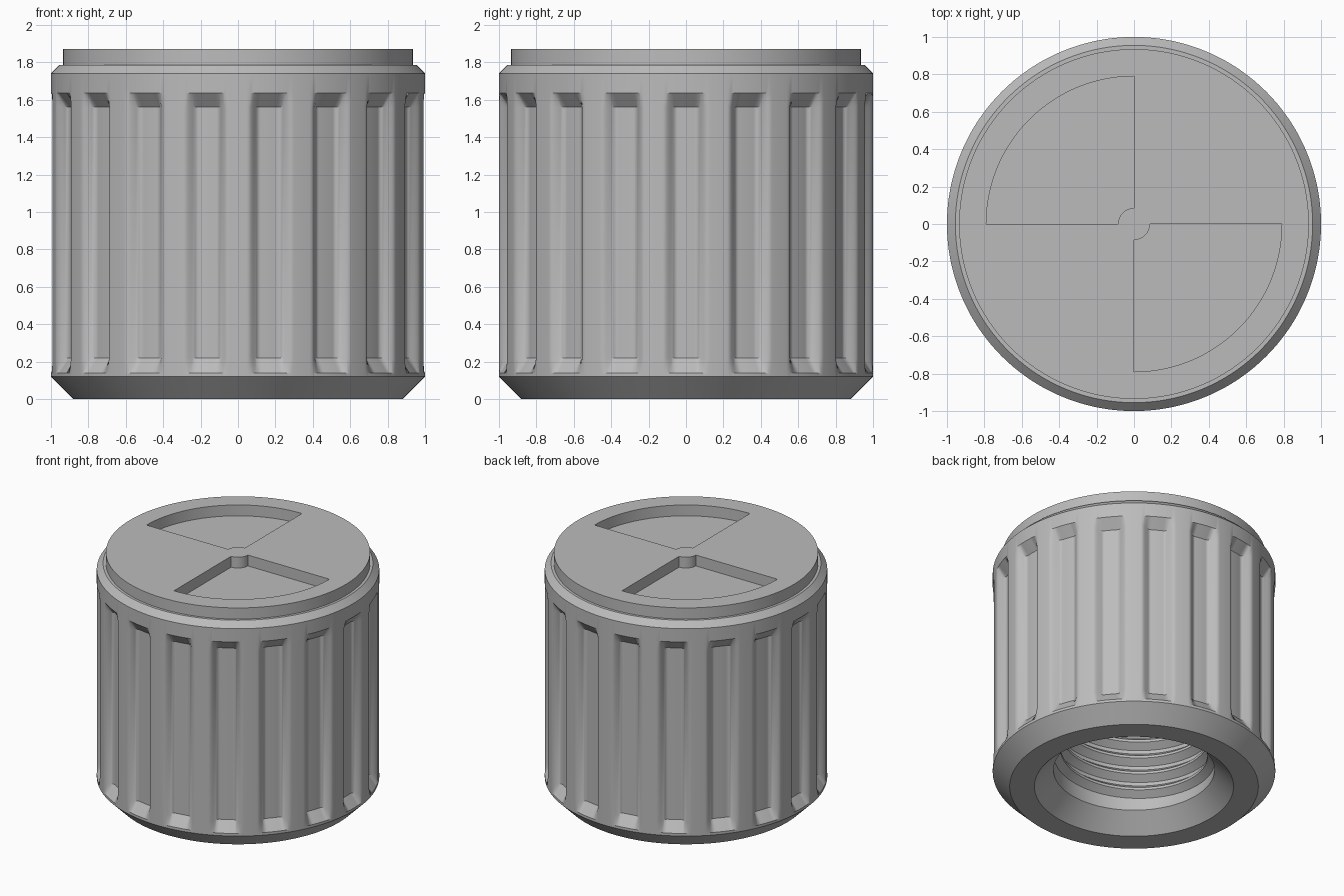
import bpy
import bmesh
from math import cos, sin, radians, pi

default = bpy.data.objects.get("Cube")
if default:
    bpy.data.objects.remove(default, do_unlink=True)

grey = bpy.data.materials.new("plain_grey")
grey.use_nodes = True
grey.diffuse_color = (0.5, 0.5, 0.5, 1)
grey.node_tree.nodes["Principled BSDF"].inputs["Base Color"].default_value = (0.5, 0.5, 0.5, 1)


def finish(name, bm):
    """Clean the mesh, make an object and smooth it, keeping edges sharp."""
    bmesh.ops.remove_doubles(bm, verts=bm.verts[:], dist=1e-5)
    bmesh.ops.recalc_face_normals(bm, faces=bm.faces[:])
    mesh = bpy.data.meshes.new(name)
    bm.to_mesh(mesh)
    bm.free()
    mesh.materials.append(grey)
    obj = bpy.data.objects.new(name, mesh)
    bpy.context.collection.objects.link(obj)
    bpy.ops.object.select_all(action="DESELECT")
    obj.select_set(True)
    bpy.context.view_layer.objects.active = obj
    bpy.ops.object.shade_smooth_by_angle(angle=radians(30))
    return obj


def skin(bm, columns, closed):
    """Join neighbouring columns of points with quads."""
    cols = [[bm.verts.new(p) for p in c] for c in columns]
    pairs = list(zip(cols, cols[1:]))
    if closed:
        pairs.append((cols[-1], cols[0]))
    for a, b in pairs:
        for i in range(len(a) - 1):
            bm.faces.new((a[i], b[i], b[i + 1], a[i + 1]))
    return cols


def revolve(name, sections):
    """Surface through (angle, profile) pairs around the z axis."""
    bm = bmesh.new()
    skin(bm, [[(r * cos(a), r * sin(a), z) for r, z in prof] for a, prof in sections], True)
    return finish(name, bm)


# Fluted body with countersunk bore
FLUTES, DEPTH, BORE, BORE_TOP, SHOULDER = 18, 0.06, 0.57, 1.25, 1.785
PITCH_ANGLE = 360 / FLUTES


def flute_depth(deg):
    d = abs((deg + PITCH_ANGLE / 2) % PITCH_ANGLE - PITCH_ANGLE / 2)
    t = min(max((d - 3) / 4, 0), 1)
    return DEPTH * (1 - t * t * (3 - 2 * t))


def body_profile(deg):
    r = 1 - flute_depth(deg)
    return [(0, BORE_TOP), (BORE, BORE_TOP), (BORE, 0.135), (0.705, 0), (0.88, 0),
            (1, 0.12), (1, 0.14), (r, 0.22), (r, 1.56), (1, 1.635), (1, 1.74),
            (0.955, SHOULDER), (0, SHOULDER)]


steps = FLUTES * 40
revolve("fluted_body", [(radians(i * 360 / steps), body_profile(i * 360 / steps))
                        for i in range(steps)])

# Top cap with two sunken quarter pockets
TOP, HUB, RIM = 1.872, 0.085, 0.79


def cap_profile(sunk):
    floor = TOP - (0.085 if sunk else 0)
    return [(0, TOP), (HUB, TOP), (HUB, floor), (RIM, floor), (RIM, TOP),
            (0.935, TOP), (0.935, SHOULDER - 0.01), (0, SHOULDER - 0.01)]


cap_sections = []
for quarter in range(4):
    for i in range(33):
        cap_sections.append(((quarter + i / 32) * pi / 2, cap_profile(quarter % 2 == 1)))
revolve("top_cap", cap_sections)

# Internal screw thread
PITCH, TURNS, PER_TURN = 0.13, 7.5, 96
ridge = [(BORE + 0.005, -0.055), (0.52, -0.01), (0.52, 0.01), (BORE + 0.005, 0.055)]
ridge.append(ridge[0])
path = []
for i in range(int(TURNS * PER_TURN) + 1):
    turn = i / PER_TURN
    a = turn * 2 * pi
    path.append([(r * cos(a), r * sin(a), 0.2 + turn * PITCH + dz) for r, dz in ridge])
bm = bmesh.new()
columns = skin(bm, path, False)
for end in (columns[0], columns[-1]):
    bm.faces.new(end[:4])
finish("inner_thread", bm)
